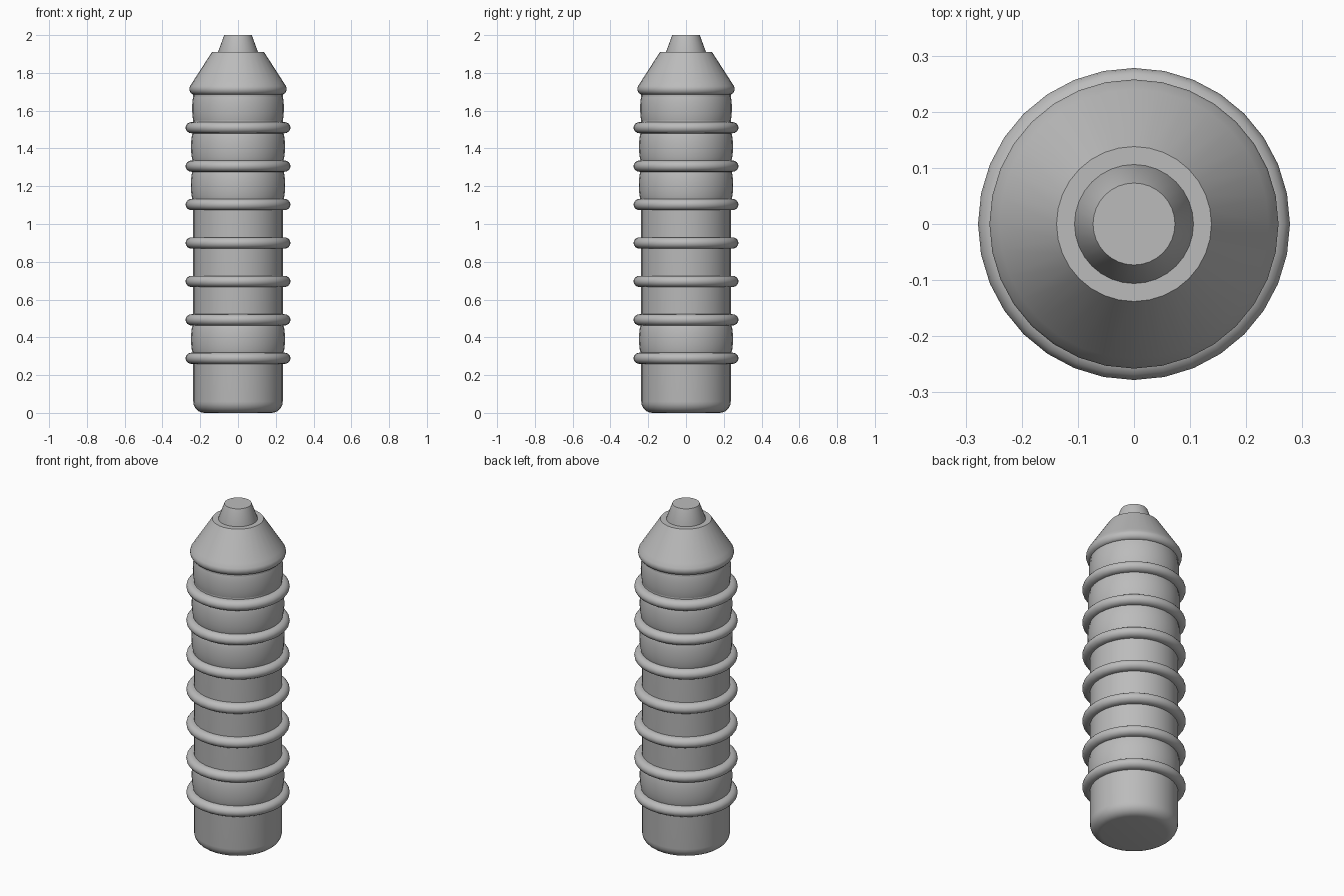
import bpy, math

SIDES = 32

cube = bpy.data.objects.get("Cube")
if cube:
    bpy.data.objects.remove(cube)

grey = bpy.data.materials.new("plain grey")
grey.use_nodes = True
colour = (0.5, 0.5, 0.5, 1)
grey.diffuse_color = colour
grey.node_tree.nodes["Principled BSDF"].inputs["Base Color"].default_value = colour


def lathe(name, profile):
    """Revolve (radius, height) points into a capped solid."""
    verts, faces = [], []
    for r, z in profile:
        for i in range(SIDES):
            a = math.tau * i / SIDES
            verts.append((r * math.cos(a), r * math.sin(a), z))
    for k in range(len(profile) - 1):
        for i in range(SIDES):
            j = (i + 1) % SIDES
            a, b = k * SIDES, (k + 1) * SIDES
            faces.append((a + i, a + j, b + j, b + i))
    faces.append(tuple(reversed(range(SIDES))))
    faces.append(tuple(range(len(verts) - SIDES, len(verts))))
    mesh = bpy.data.meshes.new(name)
    mesh.from_pydata(verts, [], faces)
    mesh.materials.append(grey)
    obj = bpy.data.objects.new(name, mesh)
    bpy.context.collection.objects.link(obj)
    bpy.ops.object.select_all(action="DESELECT")
    obj.select_set(True)
    bpy.context.view_layer.objects.active = obj
    bpy.ops.object.shade_smooth_by_angle(angle=math.radians(35))
    return obj


def arc(r, z, rr, rz, start, end, steps):
    """Elliptical arc in the profile plane, angles in degrees."""
    pts = []
    for i in range(steps + 1):
        a = math.radians(start + (end - start) * i / steps)
        pts.append((r + rr * math.cos(a), z + rz * math.sin(a)))
    return pts


# Core with a rounded foot
BODY = 0.237
lathe("body", arc(BODY - 0.06, 0.06, 0.06, 0.06, -90, 0, 6) + [(BODY, 1.72)])

# Raised rings, evenly spaced up the body
ring_heights = [0.289 + 0.2035 * i for i in range(7)]
for n, z in enumerate(ring_heights):
    lathe(f"ring_{n + 1}", [(0.22, z - 0.03)]
          + arc(0.245, z, 0.033, 0.03, -90, 90, 8) + [(0.22, z + 0.03)])

# Swollen sections between some of the rings
for n, r in ((0, 0.249), (4, 0.25), (5, 0.249), (6, 0.243)):
    z = ring_heights[n] + 0.102
    lathe(f"bulge_{n + 1}", arc(r - 0.025, z, 0.025, 0.1, -80, 80, 10))

# Cone with a rounded rim, and the tapered tip
lathe("cone", [(0.22, 1.685)] + arc(0.23, 1.715, 0.028, 0.03, -90, 30, 6)
      + [(0.24, 1.752), (0.138, 1.91)])
lathe("tip", [(0.106, 1.90), (0.106, 1.91), (0.073, 2.0)])
